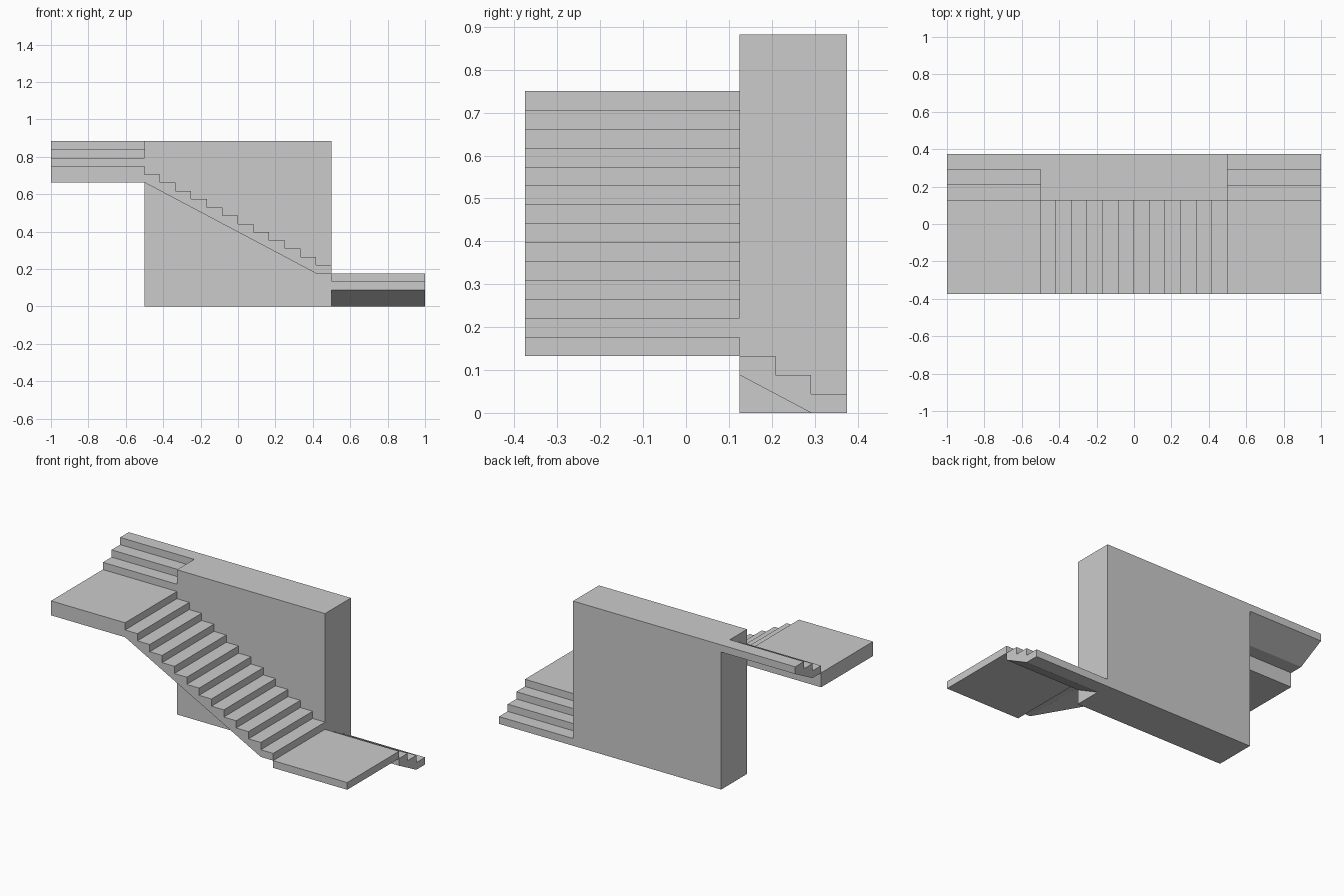
import bpy, bmesh
from mathutils import Vector

if "Cube" in bpy.data.objects:
    bpy.data.objects.remove(bpy.data.objects["Cube"])

R = 0.8830 / 20   # riser height
T = 1 / 12        # tread depth
Y0, Y1, Y2 = -0.375, 0.125, 0.375


def extrude(name, points, offset):
    """Solid made by sweeping a flat outline along an offset."""
    bm = bmesh.new()
    face = bm.faces.new([bm.verts.new(p) for p in points])
    res = bmesh.ops.extrude_face_region(bm, geom=[face])
    moved = [v for v in res["geom"] if isinstance(v, bmesh.types.BMVert)]
    bmesh.ops.translate(bm, verts=moved, vec=Vector(offset))
    if not any(f.is_valid and len(f.verts) == len(points)
               and all(v not in moved for v in f.verts) for f in bm.faces):
        bm.faces.new([v for v in bm.verts if v not in moved])
    bmesh.ops.recalc_face_normals(bm, faces=bm.faces)
    mesh = bpy.data.meshes.new(name)
    bm.to_mesh(mesh)
    bm.free()
    obj = bpy.data.objects.new(name, mesh)
    bpy.context.collection.objects.link(obj)
    return obj


def box(name, x0, x1, y0, y1, z0, z1):
    pts = [(x0, y0, z0), (x1, y0, z0), (x1, y1, z0), (x0, y1, z0)]
    return extrude(name, pts, (0, 0, z1 - z0))


def flight_profile(n):
    """Side outline of n steps climbing from (0, 0), with a sloped soffit."""
    pts = [(0, 0)]
    for i in range(n):
        pts += [(i * T, (i + 1) * R), ((i + 1) * T, (i + 1) * R)]
    return pts + [(n * T, (n - 1) * R), (T, 0)]


# central wall block
box("wall", -0.5, 0.5, Y1, Y2, 0, 20 * R)

# landings
box("lower_landing", 0.5, 1, Y0, Y1, 3 * R, 4 * R)
box("upper_landing", -1, -0.5, Y0, Y1, 15 * R, 17 * R)

# main flight climbs toward -x
extrude("main_flight", [(0.5 - d, Y0, 4 * R + h) for d, h in flight_profile(12)],
        (0, Y1 - Y0, 0))

# lower flight climbs from the back toward -y
extrude("lower_flight", [(0.5, Y2 - d, h) for d, h in flight_profile(3)],
        (0.5, 0, 0))

# upper flight climbs from the upper landing toward +y
extrude("upper_flight", [(-1, Y1 + d, 17 * R + h) for d, h in flight_profile(3)],
        (0.5, 0, 0))
